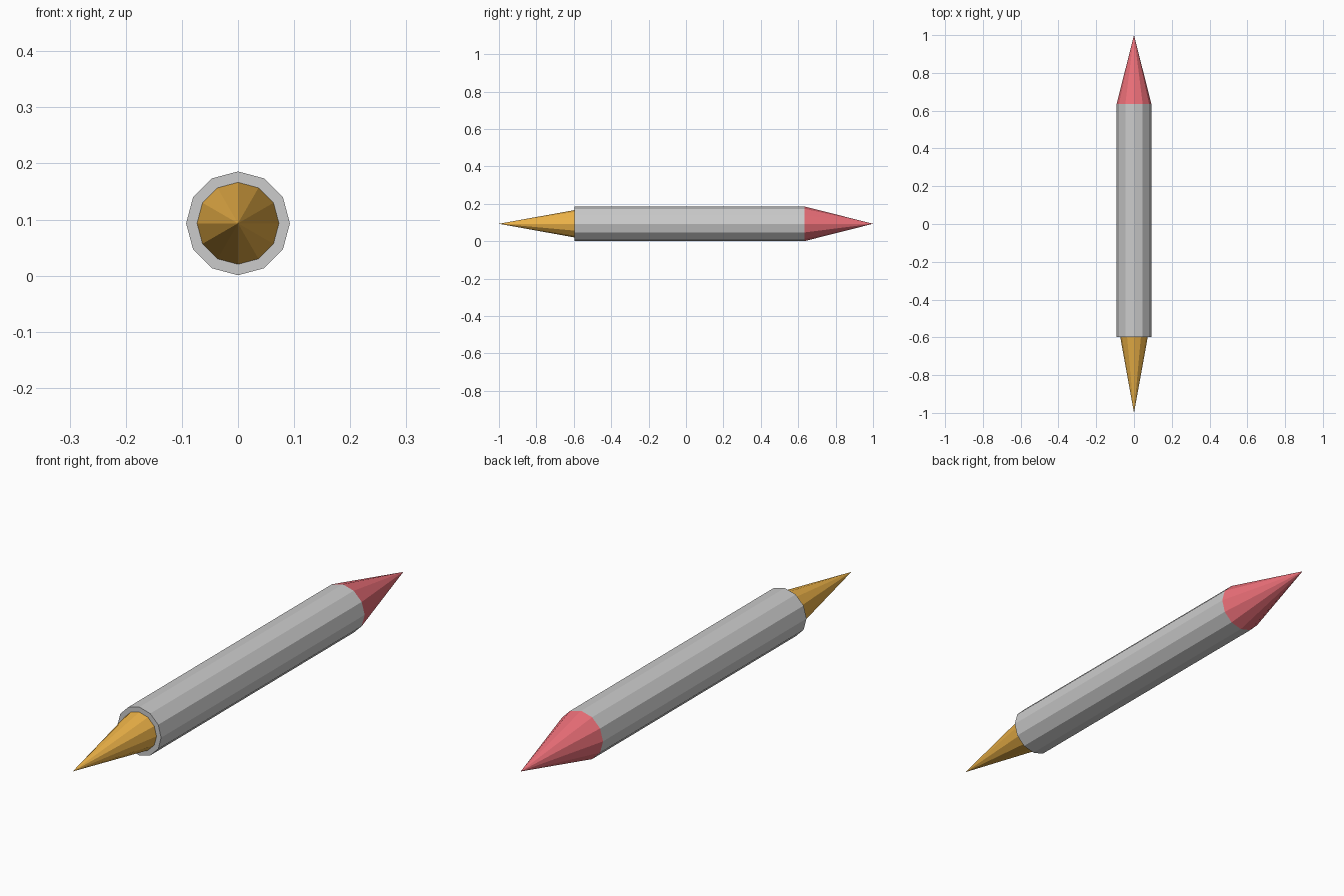
import bpy
import bmesh
from math import radians
from mathutils import Matrix

if "Cube" in bpy.data.objects:
    bpy.data.objects.remove(bpy.data.objects["Cube"])

SIDES = 12
AXIS_Z = 0.0932     # height of the long axis
BODY_R = 0.0925
TIP_R = 0.073
BODY_FRONT, BODY_BACK = -0.597, 0.634


def material(name, color):
    mat = bpy.data.materials.new(name)
    mat.diffuse_color = color
    mat.use_nodes = True
    mat.node_tree.nodes["Principled BSDF"].inputs["Base Color"].default_value = mat.diffuse_color
    return mat


def spindle(name, y0, r0, y1, r1, mat=None):
    """Faceted cylinder or cone along y, from radius r0 at y0 to r1 at y1."""
    bm = bmesh.new()
    place = (Matrix.Translation((0, (y0 + y1) / 2, AXIS_Z))
             @ Matrix.Rotation(radians(-90), 4, 'X'))
    bmesh.ops.create_cone(bm, cap_ends=True, segments=SIDES, radius1=r0,
                          radius2=r1, depth=y1 - y0, matrix=place)
    bmesh.ops.remove_doubles(bm, verts=bm.verts, dist=1e-5)
    bmesh.ops.recalc_face_normals(bm, faces=bm.faces)
    mesh = bpy.data.meshes.new(name)
    bm.to_mesh(mesh)
    bm.free()
    if mat:
        mesh.materials.append(mat)
    obj = bpy.data.objects.new(name, mesh)
    bpy.context.collection.objects.link(obj)
    return obj


gold = material("gold", (0.85, 0.45, 0.065, 1))
red = material("red", (0.84, 0.16, 0.19, 1))

# Grey barrel
spindle("barrel", BODY_FRONT, BODY_R, BODY_BACK, BODY_R)
# Narrower gold point at the front, leaving a flat rim around it
spindle("front_point", -1.0, 0, BODY_FRONT, TIP_R, gold)
# Red point at the back, flush with the barrel
spindle("back_point", BODY_BACK, BODY_R, 1.0, 0, red)
